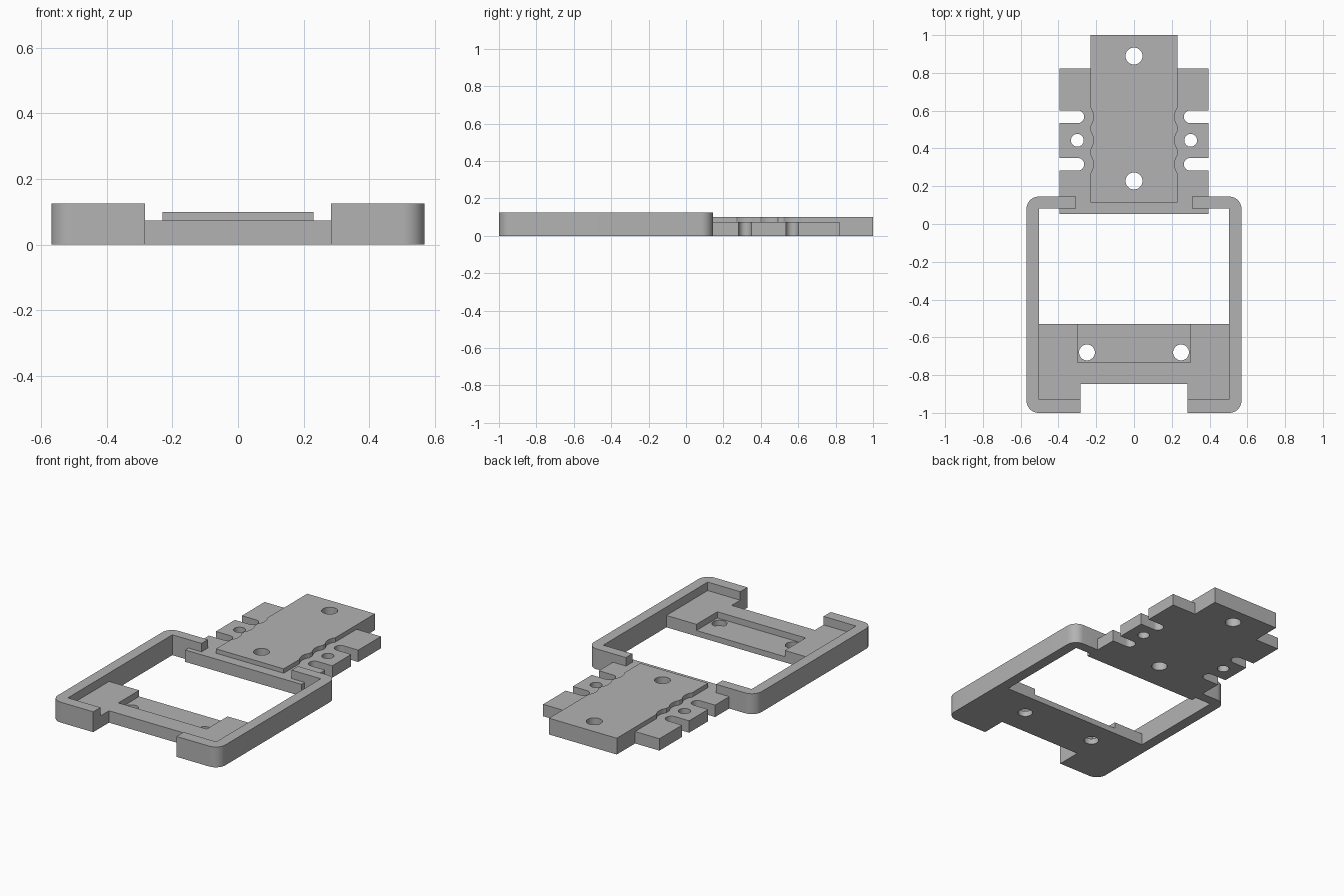
import bpy
import math

if "Cube" in bpy.data.objects:
    bpy.data.objects.remove(bpy.data.objects["Cube"], do_unlink=True)

grey = bpy.data.materials.new("plain_grey")
grey.use_nodes = True
COLOUR = (0.45, 0.45, 0.45, 1)
grey.diffuse_color = COLOUR
grey.node_tree.nodes["Principled BSDF"].inputs["Base Color"].default_value = COLOUR

FRAME_Z, PLATE_Z, WING_Z, POCKET_Z = 0.125, 0.10, 0.073, 0.035


def prism(name, outline, z0, z1):
    """Extrude a counter-clockwise outline from z0 to z1."""
    n = len(outline)
    verts = [(x, y, z) for z in (z0, z1) for x, y in outline]
    faces = [list(range(n))[::-1], list(range(n, 2 * n))]
    faces += [[i, (i + 1) % n, n + (i + 1) % n, n + i] for i in range(n)]
    mesh = bpy.data.meshes.new(name)
    mesh.from_pydata(verts, [], faces)
    mesh.materials.append(grey)
    obj = bpy.data.objects.new(name, mesh)
    bpy.context.collection.objects.link(obj)
    return obj


def arc(cx, cy, r, start, end, steps):
    angles = [math.radians(start + (end - start) * i / steps) for i in range(steps + 1)]
    return [(cx + r * math.cos(a), cy + r * math.sin(a)) for a in angles]


def box(name, x0, x1, y0, y1, z0, z1):
    return prism(name, [(x0, y0), (x1, y0), (x1, y1), (x0, y1)], z0, z1)


def hole(x, y, r, z0=-0.1, z1=0.3):
    return prism("hole_cutter", arc(x, y, r, 0, 360, 32)[:-1], z0, z1)


def combine(target, tool, operation):
    """Apply a boolean and discard the tool."""
    tool.hide_render = True
    mod = target.modifiers.new("boolean", "BOOLEAN")
    mod.object, mod.operation, mod.solver = tool, operation, "EXACT"
    bpy.context.view_layer.objects.active = target
    bpy.ops.object.modifier_apply(modifier=mod.name)
    bpy.data.objects.remove(tool, do_unlink=True)


def cut(target, tool):
    combine(target, tool, "DIFFERENCE")


# Rounded rectangular frame, open at the front and back
R, W, FRONT, BACK = 0.065, 0.569, -1.0, 0.145
outline = []
for cx, cy, a in ((W - R, BACK - R, 0), (R - W, BACK - R, 90),
                  (R - W, FRONT + R, 180), (W - R, FRONT + R, 270)):
    outline += arc(cx, cy, R, a, a + 90, 10)
frame = prism("frame", outline, 0, FRAME_Z)
cut(frame, box("opening_cutter", -0.504, 0.504, -0.93, 0.083, -0.1, 0.3))
cut(frame, box("back_gap_cutter", -0.306, 0.306, 0.04, 0.3, -0.1, 0.3))

# Front crossbar with a shallow pocket
crossbar = box("crossbar", -0.53, 0.53, -0.96, -0.53, 0, WING_Z)
cut(crossbar, box("pocket_cutter", -0.3, 0.3, -0.732, -0.4, POCKET_Z, 0.3))
combine(frame, crossbar, "UNION")
cut(frame, box("front_notch_cutter", -0.283, 0.283, -1.2, -0.847, -0.1, 0.3))
for side in (-1, 1):
    cut(frame, hole(side * 0.249, -0.68, 0.042))

# Raised tongue with scalloped edges
tongue = box("tongue", -0.23, 0.23, 0.115, 1.0, 0, PLATE_Z)
for side in (-1, 1):
    for y in (0.316, 0.443, 0.568):
        cut(tongue, hole(side * 0.30, y, 0.085, WING_Z, 0.3))

# Lower side wings joined to the tongue
plate = box("wing_plate", -0.395, 0.395, 0.052, 0.822, 0, WING_Z)
combine(plate, tongue, "UNION")

# Screw holes and open side slots
for y in (0.228, 0.889):
    cut(plate, hole(0, y, 0.045))
for side in (-1, 1):
    cut(plate, hole(side * 0.30, 0.443, 0.034))
    for y in (0.316, 0.568):
        slot = arc(0.298, y, 0.034, 90, 270, 16) + [(0.5, y - 0.034), (0.5, y + 0.034)]
        if side < 0:
            slot = [(-px, py) for px, py in reversed(slot)]
        cut(plate, prism("slot_cutter", slot, -0.1, 0.3))

# Join into one solid bracket
combine(frame, plate, "UNION")
frame.name = "bracket_body"
bpy.ops.object.select_all(action="DESELECT")
frame.select_set(True)
bpy.context.view_layer.objects.active = frame
bpy.ops.object.shade_smooth_by_angle(angle=math.radians(30))
